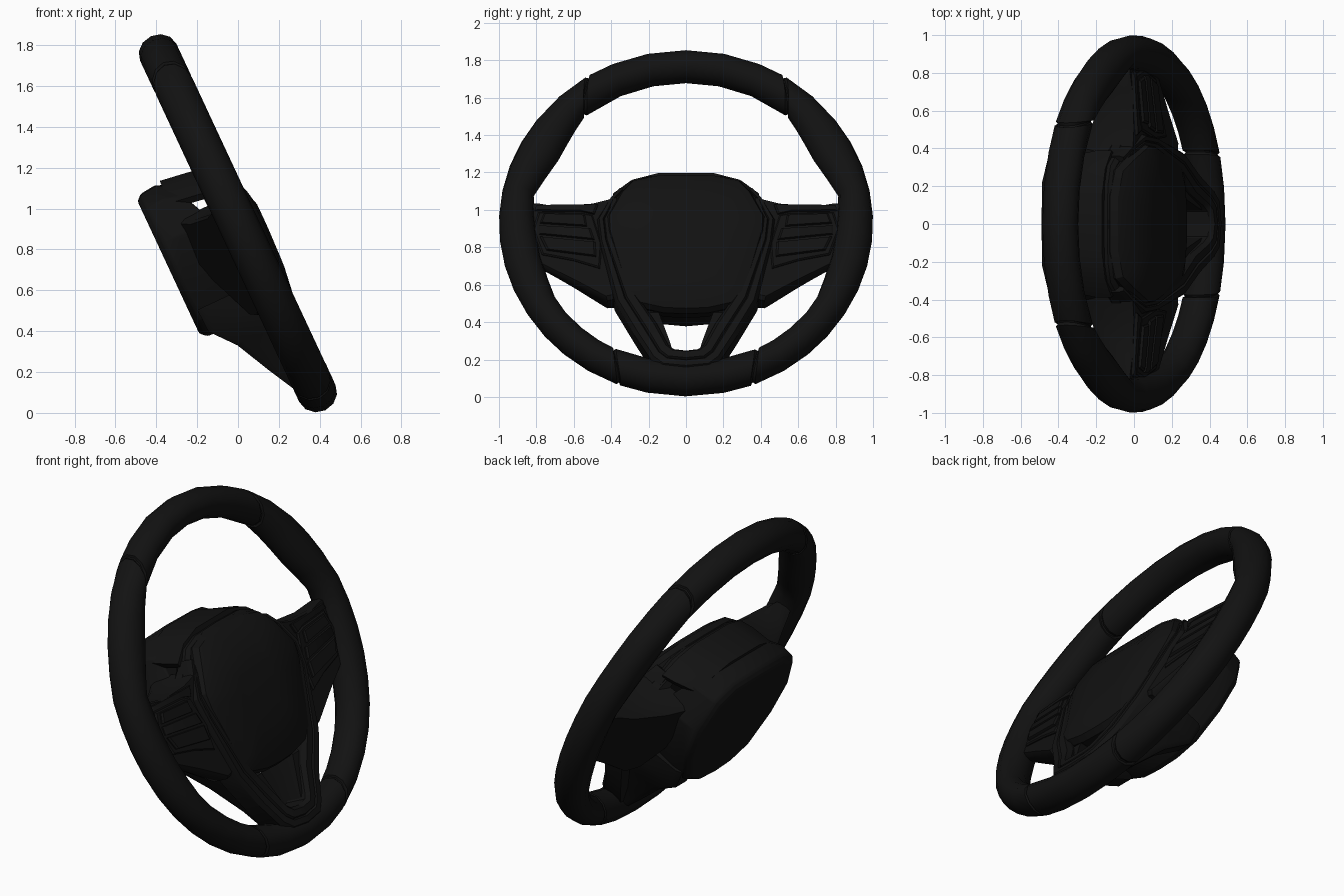
import bpy, bmesh, math
from mathutils import Matrix

if "Cube" in bpy.data.objects:
    bpy.data.objects.remove(bpy.data.objects["Cube"])

# Wheel frame: local X = sideways, local Y = up along the wheel, local Z = towards driver
A = math.radians(25)
S, C = math.sin(A), math.cos(A)
FRAME = Matrix(((0, -S, C, 0), (1, 0, 0, 0), (0, C, S, 0.928), (0, 0, 0, 1)))

black = bpy.data.materials.new("black_leather")
black.diffuse_color = (0.006, 0.006, 0.006, 1)
black.use_nodes = True
black.node_tree.nodes["Principled BSDF"].inputs["Base Color"].default_value = black.diffuse_color


def loft(name, rings, mirror=False, bevel=0, angle=35):
    """Skin a list of equal-length rings and cap both ends."""
    bm = bmesh.new()
    vs = [[bm.verts.new(p) for p in r] for r in rings]
    n = len(rings[0])
    for a, b in zip(vs, vs[1:]):
        for i in range(n):
            j = (i + 1) % n
            bm.faces.new((a[i], a[j], b[j], b[i]))
    bm.faces.new(vs[0])
    bm.faces.new(vs[-1])
    bmesh.ops.recalc_face_normals(bm, faces=bm.faces)
    me = bpy.data.meshes.new(name)
    bm.to_mesh(me)
    bm.free()
    ob = bpy.data.objects.new(name, me)
    bpy.context.collection.objects.link(ob)
    ob.matrix_world = FRAME
    me.materials.append(black)
    if mirror:
        ob.modifiers.new("mirror", "MIRROR")
    if bevel:
        b = ob.modifiers.new("bevel", "BEVEL")
        b.width, b.segments = bevel, 2
    bpy.ops.object.select_all(action='DESELECT')
    bpy.context.view_layer.objects.active = ob
    ob.select_set(True)
    bpy.ops.object.shade_smooth_by_angle(angle=math.radians(angle))
    return ob


def full(half):
    """Complete a symmetric outline; first and last points lie on the centre line."""
    return half + [(-u, v) for u, v in half[-2:0:-1]]


def ring(outline, depth, scale=1.0):
    """Place an outline at a depth (number or function of u, v), scaled about its middle."""
    cu = sum(p[0] for p in outline) / len(outline)
    cv = sum(p[1] for p in outline) / len(outline)
    pts = [(cu + (u - cu) * scale, cv + (v - cv) * scale) for u, v in outline]
    return [(u, v, depth(u, v) if callable(depth) else depth) for u, v in pts]


# Rim: inner radius changes with the angle to form the thumb rests
INNER = [(-90, .82), (-62, .835), (-35, .83), (-20, .80), (0, .80), (10, .835),
         (17, .80), (28, .775), (40, .79), (54, .83), (90, .83)]


def inner_radius(deg):
    for (a, ra), (b, rb) in zip(INNER, INNER[1:]):
        if a <= deg <= b:
            return ra + (rb - ra) * (deg - a) / (b - a)
    return .83


def rim_part(name, a0, a1, steps, mirror=False, shrink=0.0, round_ends=True):
    angles = [a0 + (a1 - a0) * i / steps for i in range(steps + 1)]
    stations = [(a, shrink) for a in angles]
    if round_ends:
        stations = ([(a0, .014), (a0 + .6, 0)] + stations[1:-1] + [(a1 - .6, 0), (a1, .014)])
    rings = []
    for deg, s in stations:
        fold = 180 - deg if deg > 90 else -180 - deg if deg < -90 else deg
        r0 = inner_radius(fold)
        mid, half = (1 + r0) / 2, (1 - r0) / 2 - s
        # seams are cut slightly askew to the radius
        skew = 4.7 * max(0, 1 - abs(fold - 54) / 14) - 3.3 * max(0, 1 - abs(fold + 66) / 12)
        skew = skew if fold == deg else -skew
        r = []
        for i in range(12):
            k = 2 * math.pi * i / 12
            t = math.radians(deg + skew * math.cos(k))
            rad = mid + half * math.cos(k)
            r.append((rad * math.cos(t), rad * math.sin(t) * 1.01, (.098 - s) * math.sin(k)))
        rings.append(r)
    return loft(name, rings, mirror, angle=40)


rim_part("rim_top", 54.2, 125.8, 6)
rim_part("rim_side_grip", -65.8, 53.8, 14, mirror=True)
rim_part("rim_bottom", -114.2, -66.2, 4)
rim_part("rim_seam_core_upper", 50, 58, 2, True, .012, False)
rim_part("rim_seam_core_lower", -70, -62, 2, True, .012, False)

# Airbag pad: domed shield
pad = full([(0, .285), (.15, .282), (.29, .245), (.35, .165), (.425, .01), (.42, -.08),
            (.315, -.46), (.25, -.51), (.12, -.54), (0, -.545)])
dome = lambda w: (lambda u, v: w - .1 * v * v - .3 * max(0, v - .1))
loft("airbag_pad", [ring(pad, -.10, .92), ring(pad, dome(.055), 1), ring(pad, dome(.09), .965),
                    ring(pad, dome(.114), .82), ring(pad, dome(.124), .4)], angle=25)

# Housing behind the pad
house = full([(0, .29), (.2, .285), (.31, .25), (.38, .16), (.46, .09), (.45, -.15),
              (.37, -.43), (.22, -.5), (0, -.5)])
loft("hub_housing", [ring(house, -.10, .94), ring(house, -.07), ring(house, -.02), ring(house, 0, .95)])

# Top cover flap reaching back over the column
rings = []
for w, v0, k in [(-.04, .295, 1), (-.12, .31, 1), (-.26, .33, .92)]:
    arc = [(-.39, -.12), (-.29, -.04), (-.15, 0), (.15, 0), (.29, -.04), (.39, -.12)]
    rings.append([(u * k, v0 + d + .02, w) for u, d in arc] +
                 [(u * k * .95, v0 + d - .01, w) for u, d in reversed(arc)])
loft("top_cover", rings)

# Rear column shroud
shroud = full([(0, .34), (.24, .335), (.37, .26), (.435, .07), (.40, -.15), (.29, -.36),
               (.15, -.43), (0, -.445)])
front = lambda u, v: -.10 - .55 * max(0, v - .08)
loft("column_shroud", [ring(shroud, front, .93), ring(shroud, -.29), ring(shroud, -.37, .98),
                       ring(shroud, -.40, .91)], bevel=.01)

# Side spokes, deep at the back where they meet the shroud
spoke = [(.36, .14), (.42, .125), (.5, .105), (.7, .095), (.8, .115), (.87, .11), (.87, -.2),
         (.76, -.27), (.6, -.36), (.42, -.47), (.33, -.45), (.36, -.1)]
back = lambda u, v: min(-.05, -.27 + .46 * max(0, u - .38) + .5 * max(0, -.16 - v))
face = lambda w: (lambda u, v: w - .06 * (u - .4))
loft("side_spoke", [ring(spoke, back, .94), ring(spoke, lambda u, v: back(u, v) + .03),
                    ring(spoke, face(.03)), ring(spoke, face(.05), .95)], True)

# Upper trim strip, switch bezel and switches on each spoke
strip = [(.47, .085), (.56, .085), (.8, .09), (.81, .06), (.56, .05), (.49, .03)]
loft("spoke_trim_strip", [ring(strip, 0), ring(strip, face(.06)), ring(strip, face(.068), .93)], True)
bezel = [(.5, .025), (.56, .04), (.79, .05), (.82, -.05), (.77, -.2), (.6, -.24), (.46, -.29), (.45, -.15)]
loft("switch_bezel", [ring(bezel, 0), ring(bezel, face(.055)), ring(bezel, face(.063), .95)], True)
for i, b in enumerate([[(.54, .02), (.76, .035), (.78, -.02), (.53, -.045)],
                       [(.51, -.06), (.785, -.035), (.785, -.085), (.49, -.125)],
                       [(.485, -.14), (.78, -.10), (.745, -.18), (.48, -.225)]]):
    loft("switch_%d" % (i + 1), [ring(b, 0), ring(b, face(.07)), ring(b, face(.078), .92)], True)

# V-shaped lower spoke trim, wrapping from pad shoulders onto the rim bottom
# pairs of outer and inner edge points with the front depth
V = [(.36, .20, .31, .17, .03), (.41, .13, .36, .11, .05), (.475, .0, .40, -.01, .07),
     (.46, -.14, .39, -.12, .08), (.38, -.49, .26, -.45, .075), (.27, -.69, .155, -.615, .07),
     (.185, -.835, .095, -.745, .085), (.13, -.885, .065, -.775, .095), (0, -.90, 0, -.785, .099)]
rings = []
for ou, ov, iu, iv, w in V:
    mix = lambda t, d: (ou + (iu - ou) * t, ov + (iv - ov) * t, d)
    rings.append([mix(0, -.06), mix(0, w - .025), mix(.14, w), mix(.42, w), mix(.48, w - .012),
                  mix(.54, w), mix(.86, w), mix(1, w - .025), mix(1, -.06)])
loft("v_spoke_trim", rings, True, angle=30)

# Deep rear legs joining the V spoke to the shroud
rings = []
for u, v, lo, hi, h in [(.27, -.30, -.36, -.14, .07), (.25, -.42, -.355, -.13, .07),
                        (.21, -.54, -.255, .03, .065), (.135, -.72, -.165, .04, .05),
                        (.10, -.86, -.09, .04, .05)]:
    rings.append([(u - h * .7, v, lo), (u + h * .7, v, lo), (u + h, v, lo + .03),
                  (u + h, v, hi), (u - h, v, hi), (u - h, v, lo + .03)])
loft("rear_spoke_leg", rings, True)
